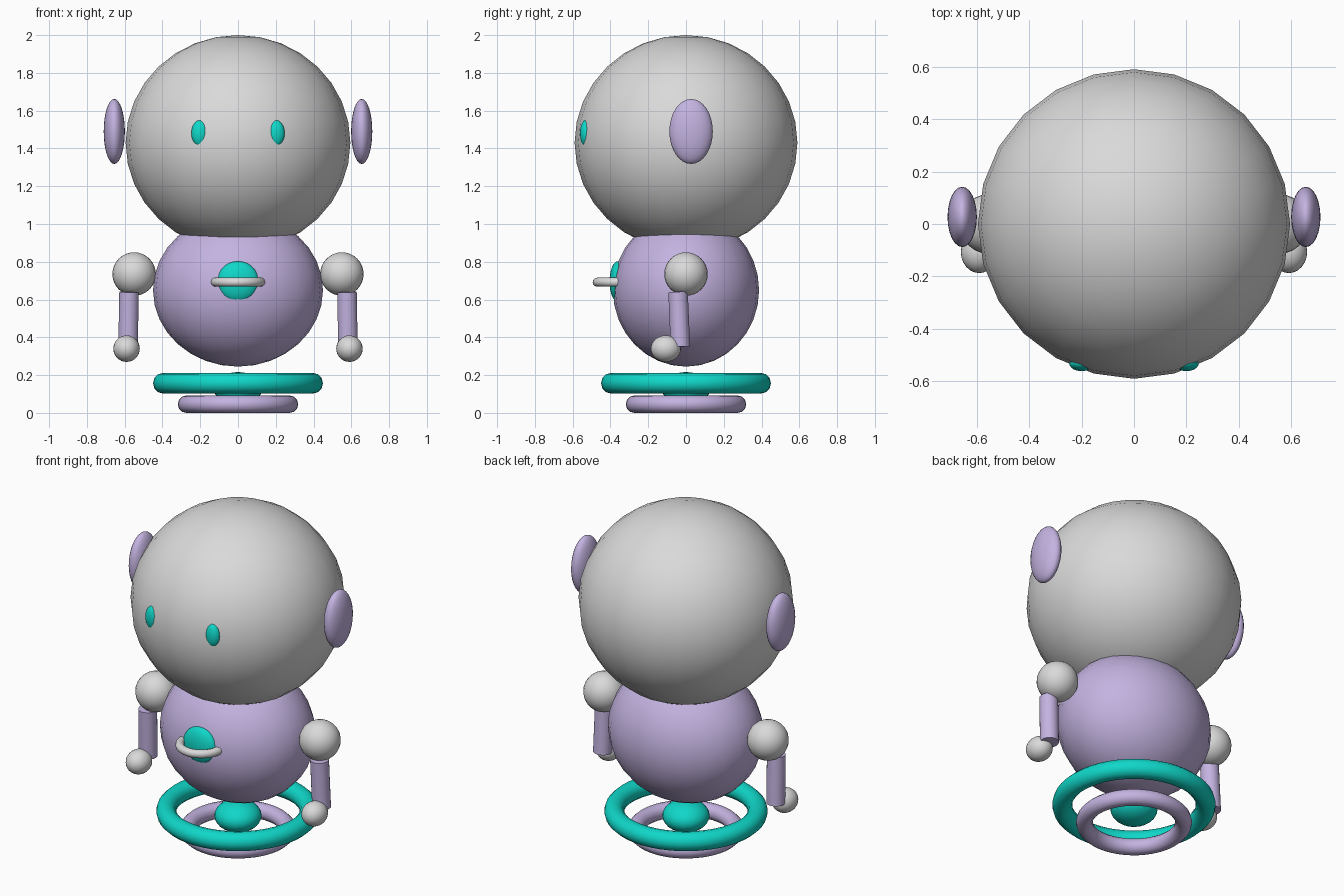
import bpy, math
from mathutils import Vector

if "Cube" in bpy.data.objects:
    bpy.data.objects.remove(bpy.data.objects["Cube"])


def material(name, rgb):
    m = bpy.data.materials.new(name)
    m.diffuse_color = (*rgb, 1)
    m.use_nodes = True
    m.node_tree.nodes["Principled BSDF"].inputs["Base Color"].default_value = m.diffuse_color
    return m


GREY = material("light grey", (0.70, 0.70, 0.70))
LILAC = material("lilac", (0.55, 0.45, 0.75))
TEAL = material("teal", (0.005, 0.68, 0.58))


def finish(name, mat):
    ob = bpy.context.object
    ob.name = name
    ob.data.materials.append(mat)
    bpy.ops.object.shade_smooth_by_angle(angle=math.radians(40))
    return ob


def ball(name, mat, loc, radii, segments=24, rings=16):
    bpy.ops.mesh.primitive_uv_sphere_add(segments=segments, ring_count=rings, location=loc)
    bpy.context.object.scale = radii
    bpy.ops.object.transform_apply(location=False, rotation=False, scale=True)
    return finish(name, mat)


def ring(name, mat, loc, major, minor):
    bpy.ops.mesh.primitive_torus_add(location=loc, major_radius=major, minor_radius=minor,
                                     major_segments=48, minor_segments=12)
    return finish(name, mat)


def rod(name, mat, start, end, radius):
    a, b = Vector(start), Vector(end)
    bpy.ops.mesh.primitive_cylinder_add(vertices=24, radius=radius, depth=(b - a).length,
                                        location=(a + b) / 2)
    bpy.context.object.rotation_euler = (b - a).to_track_quat('Z', 'Y').to_euler()
    return finish(name, mat)


# Head and body
ball("head", GREY, (0, 0, 1.43), (0.595, 0.59, 0.57))
ball("body", LILAC, (0, 0, 0.65), (0.45, 0.387, 0.405))

# Paired parts
for side, s in (("left", 1), ("right", -1)):
    ball(side + "_ear", LILAC, (s * 0.655, 0.027, 1.49), (0.056, 0.115, 0.172))
    ball(side + "_eye", TEAL, (s * 0.20, -0.53, 1.48), (0.047, 0.031, 0.07))
    ball(side + "_shoulder", GREY, (s * 0.55, 0, 0.735), (0.115, 0.115, 0.115))
    rod(side + "_arm", LILAC, (s * 0.577, -0.042, 0.64), (s * 0.582, -0.03, 0.35), 0.052)
    ball(side + "_hand", GREY, (s * 0.59, -0.107, 0.34), (0.07, 0.08, 0.07))

# Ringed planet emblem on the chest
ball("chest_planet", TEAL, (0, -0.36, 0.695), (0.11, 0.045, 0.108))
ring("chest_planet_ring", GREY, (0, -0.35, 0.692), 0.12, 0.024)

# Hover base
ball("hover_core", TEAL, (0, 0, 0.13), (0.13, 0.13, 0.086))
ring("upper_hover_ring", TEAL, (0, 0, 0.157), 0.395, 0.055)
ring("lower_hover_ring", LILAC, (0, 0, 0.046), 0.273, 0.046)
